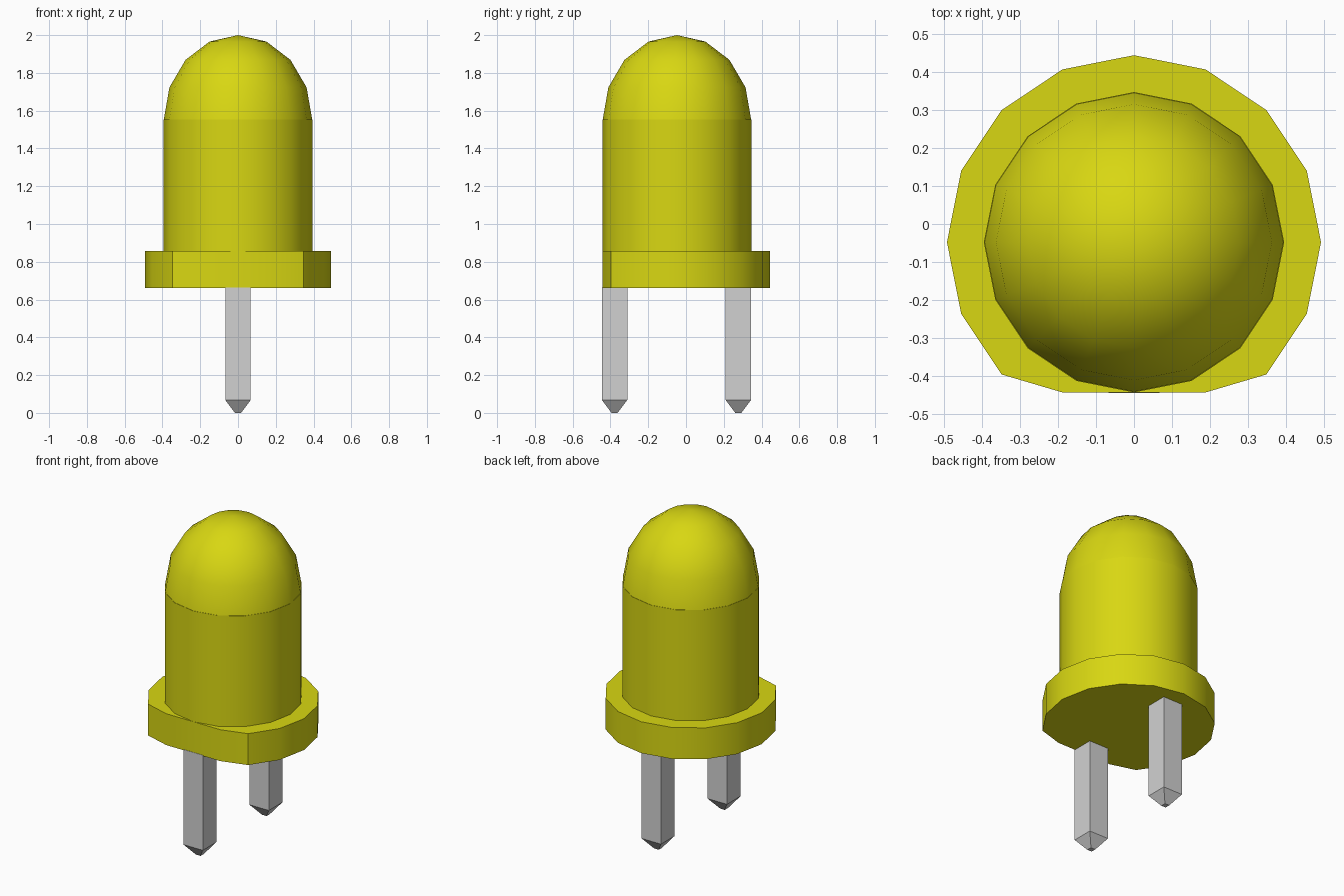
import bpy, bmesh, math

cube = bpy.data.objects.get("Cube")
if cube:
    bpy.data.objects.remove(cube, do_unlink=True)


def make_material(name, rgb):
    mat = bpy.data.materials.new(name)
    mat.use_nodes = True
    color = (*rgb, 1.0)
    mat.diffuse_color = color
    mat.node_tree.nodes["Principled BSDF"].inputs["Base Color"].default_value = color
    return mat


yellow = make_material("yellow plastic", (0.69, 0.68, 0.006))
metal = make_material("grey metal", (0.64, 0.64, 0.64))

SIDES = 16
AXIS_Y = -0.048      # centre line of the bulb
FLAT_Y = -0.443      # flat cut on the front of the rim


def finish(name, bm, mat, smooth=False):
    bmesh.ops.recalc_face_normals(bm, faces=bm.faces[:])
    mesh = bpy.data.meshes.new(name)
    bm.to_mesh(mesh)
    bm.free()
    mesh.materials.append(mat)
    obj = bpy.data.objects.new(name, mesh)
    bpy.context.collection.objects.link(obj)
    if smooth:
        bpy.ops.object.select_all(action='DESELECT')
        obj.select_set(True)
        bpy.context.view_layer.objects.active = obj
        bpy.ops.object.shade_smooth_by_angle(angle=math.radians(30))
    return obj


def loft(name, profile, sides, centre_y, mat, smooth=False, turn=0.0, min_y=-9.0):
    """Stack rings of (radius, z); radius 0 makes a pole, open ends are capped."""
    bm = bmesh.new()
    rings = []
    for radius, z in profile:
        angles = [turn + 2 * math.pi * i / sides for i in range(sides if radius else 1)]
        rings.append([bm.verts.new((radius * math.cos(a),
                                    max(centre_y + radius * math.sin(a), min_y), z))
                      for a in angles])
    for low, high in zip(rings, rings[1:]):
        for i in range(sides):
            j = (i + 1) % sides
            if len(high) == 1:
                bm.faces.new((low[i], low[j], high[0]))
            else:
                bm.faces.new((low[i], low[j], high[j], high[i]))
    for ring in (rings[0], rings[-1]):
        if len(ring) > 1:
            bm.faces.new(ring)
    return finish(name, bm, mat, smooth)


# Rim with a flat front
loft("rim", [(0.492, 0.66), (0.492, 0.857)], SIDES, AXIS_Y, yellow, True, min_y=FLAT_Y)

# Straight bulb body
loft("bulb_body", [(0.395, 0.855), (0.395, 1.552)], SIDES, AXIS_Y, yellow, True)

# Rounded dome
dome = [(0.393 * math.cos(math.radians(a)), 1.552 + 0.448 * math.sin(math.radians(a)))
        for a in (0, 22.5, 45, 67.5)] + [(0, 2.0)]
loft("bulb_dome", dome, SIDES, AXIS_Y, yellow, True)

# Square legs with tapered tips
R2 = math.sqrt(2)
leg = [(0.016 * R2, 0.0), (0.067 * R2, 0.068), (0.067 * R2, 0.665)]
for name, y in (("front_leg", -0.378), ("back_leg", 0.277)):
    loft(name, leg, 4, y, metal, turn=math.pi / 4)
